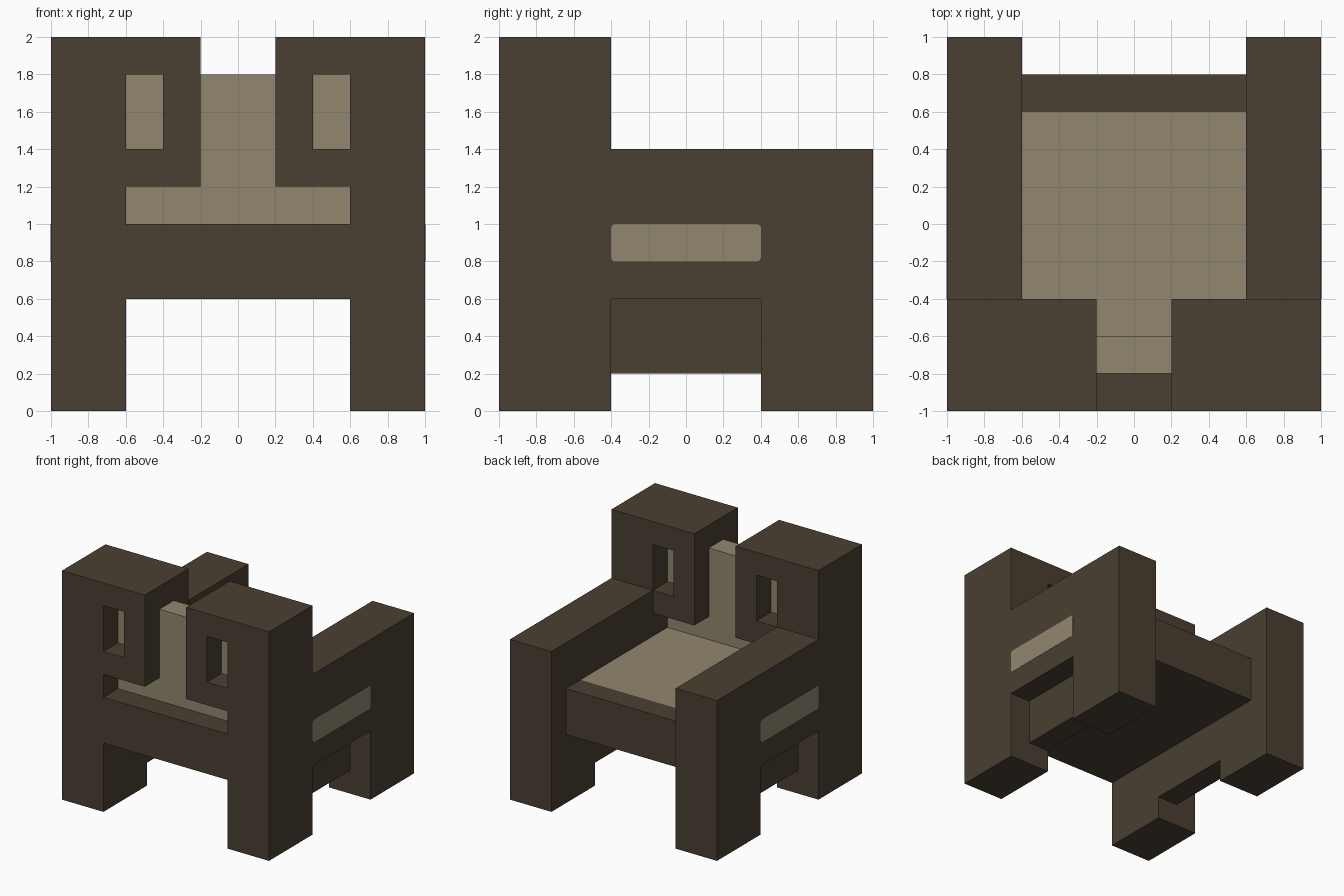
import bpy
import bmesh
from mathutils import Vector

cube = bpy.data.objects.get("Cube")
if cube:
    bpy.data.objects.remove(cube, do_unlink=True)


def material(name, rgb):
    m = bpy.data.materials.new(name)
    m.use_nodes = True
    m.diffuse_color = (*rgb, 1)
    m.node_tree.nodes["Principled BSDF"].inputs["Base Color"].default_value = (*rgb, 1)
    return m


wood = material("dark brown wood", (0.069, 0.050, 0.032))
fabric = material("tan fabric", (0.283, 0.242, 0.159))


def finish(bm, name, mat):
    bmesh.ops.recalc_face_normals(bm, faces=bm.faces)
    mesh = bpy.data.meshes.new(name)
    bm.to_mesh(mesh)
    bm.free()
    mesh.materials.append(mat)
    obj = bpy.data.objects.new(name, mesh)
    bpy.context.collection.objects.link(obj)
    return obj


def box(name, mat, x, y, z):
    """Box from (min, max) ranges."""
    bm = bmesh.new()
    bmesh.ops.create_cube(bm, size=1)
    for v in bm.verts:
        v.co = [r[0] if c < 0 else r[1] for c, r in zip(v.co, (x, y, z))]
    return finish(bm, name, mat)


def prism(name, mat, points, offset):
    """Flat outline of 3D points extruded by an offset."""
    bm = bmesh.new()
    face = bm.faces.new([bm.verts.new(p) for p in points])
    new = bmesh.ops.extrude_face_region(bm, geom=[face], use_keep_orig=True)["geom"]
    bmesh.ops.translate(bm, vec=Vector(offset),
                        verts=[g for g in new if isinstance(g, bmesh.types.BMVert)])
    return finish(bm, name, mat)


# Side outline (y, z): two legs, armrest and tall post
side = [(-1, 0), (-.4, 0), (-.4, .6), (.4, .6), (.4, 0), (1, 0),
        (1, 1.4), (-.4, 1.4), (-.4, 2), (-1, 2)]
# Bracket outline (x, z): wraps a window beside the post
bracket = [(.6, 1.2), (.2, 1.2), (.2, 2), (.6, 2), (.6, 1.8), (.4, 1.8), (.4, 1.4), (.6, 1.4)]

for label, s in (("left", 1), ("right", -1)):
    prism(f"{label}_side_frame", wood, [(s * .6, y, z) for y, z in side], (s * .4, 0, 0))
    prism(f"{label}_back_bracket", wood, [(s * x, -1, z) for x, z in bracket], (0, .6, 0))
    # Recessed rail between the legs
    box(f"{label}_lower_rail", wood, sorted((s * .6, s * .8)), (-.4, .4), (.2, .6))
    # Thin rounded inlay on the outside of the arm
    inlay = box(f"{label}_arm_inlay", fabric, sorted((s * .998, s * 1.002)), (-.4, .4), (.8, 1))
    bm = bmesh.new()
    bm.from_mesh(inlay.data)
    corners = [e for e in bm.edges if abs(e.verts[0].co.x - e.verts[1].co.x) > .001]
    bmesh.ops.bevel(bm, geom=corners, offset=.02, segments=3, profile=.5, affect='EDGES')
    bm.to_mesh(inlay.data)
    bm.free()

# Seat base with a rail at each end
box("seat_base", wood, (-.6, .6), (-1, .8), (.6, .8))
box("front_seat_rail", wood, (-.6, .6), (-1, -.8), (.8, 1))
box("rear_seat_rail", wood, (-.6, .6), (.6, .8), (.8, 1))

# Cushions
box("seat_cushion", fabric, (-.6, .6), (-.8, .6), (.8, 1))
box("backrest_cushion", fabric, (-.6, .6), (-.8, -.6), (1, 1.8))
